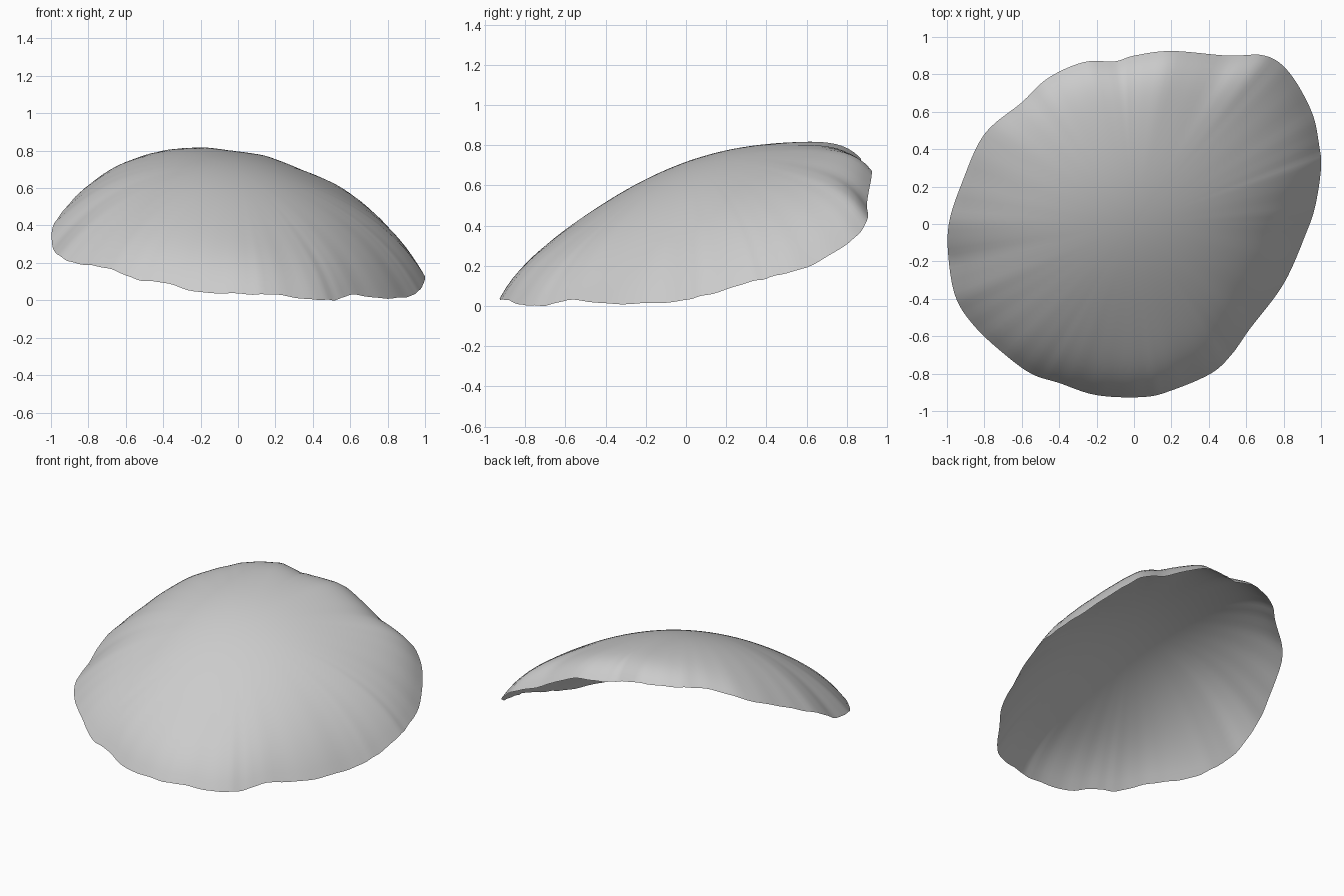
import bpy
import bmesh
import math
from mathutils import Vector

cube = bpy.data.objects.get("Cube")
if cube:
    bpy.data.objects.remove(cube, do_unlink=True)

# Rim control points, counter-clockwise from the left edge
RIM = [
    (1, .3, .12), (.99, .42, .15), (.95, .6, .2), (.83, .81, .32),
    (.7, .9, .43), (.5, .9, .52), (.2, .925, .67), (0, .9, .69),
    (-.1, .87, .71), (-.27, .865, .74), (-.46, .78, .73), (-.6, .65, .71),
    (-.8, .48, .62), (-.92, .22, .5), (-.99, 0, .4), (-.99, -.2, .29),
    (-.95, -.4, .24), (-.85, -.55, .2), (-.7, -.69, .18), (-.55, -.8, .12),
    (-.4, -.85, .1), (-.2, -.915, .05), (.05, -.925, .04), (.2, -.89, .035),
    (.41, -.8, .01), (.52, -.7, .01), (.62, -.56, .035), (.8, -.32, .015),
    (.92, -.05, .03), (.97, .1, .06),
]
STEPS = 6    # rim subdivisions between control points
RINGS = 28   # rings from the crown to the rim


def spline_point(points, index, f):
    """Closed Catmull-Rom curve through the control points."""
    n = len(points)
    a, b, c, d = (Vector(points[(index + k) % n]) for k in (-1, 0, 1, 2))
    return .5 * (2 * b + (c - a) * f + (2 * a - 5 * b + 4 * c - d) * f ** 2
                 + (3 * b - a - 3 * c + d) * f ** 3)


def dome_height(x, y):
    """Tilted paraboloid that gives the general arch of the shell."""
    return .7 - .19 * x + .368 * y - .406 * (x * x + y * y) + .044 * x * y


def shell_point(rim, t):
    """Point on the line from the crown to a rim point, t from 0 to 1."""
    x, y = rim.x * t, rim.y * t
    bulge = (.03 + .12 * y * y + .03 * x) * t ** 2 * (1 - t ** 6)
    rim_fit = (rim.z - dome_height(rim.x, rim.y)) * t ** 4
    return Vector((x, y, dome_height(x, y) + bulge + rim_fit))


# Slightly uneven rim
rim_points = []
for i in range(len(RIM)):
    for s in range(STEPS):
        p = spline_point(RIM, i, s / STEPS)
        k = i * STEPS + s
        p.z += .004 * math.sin(k * 1.1) * math.sin(k * .37)
        rim_points.append(p)

# Shell sheet: rings of quads closed by a fan at the crown
bm = bmesh.new()
crown = bm.verts.new((0, 0, dome_height(0, 0)))
rings = [[bm.verts.new(shell_point(p, r / RINGS)) for p in rim_points]
         for r in range(1, RINGS + 1)]
count = len(rim_points)
for j in range(count):
    nxt = (j + 1) % count
    bm.faces.new((crown, rings[0][j], rings[0][nxt]))
    for inner, outer in zip(rings, rings[1:]):
        bm.faces.new((inner[j], outer[j], outer[nxt], inner[nxt]))

# Rest the lowest rim point on the ground
lowest = min(v.co.z for v in bm.verts)
bmesh.ops.translate(bm, verts=bm.verts, vec=(0, 0, -lowest))

mesh = bpy.data.meshes.new("curved_shell")
bm.to_mesh(mesh)
bm.free()
shell = bpy.data.objects.new("curved_shell", mesh)
bpy.context.collection.objects.link(shell)

# Plain grey finish
grey = bpy.data.materials.new("plain grey")
grey.use_nodes = True
colour = (.6, .6, .6, 1)
grey.diffuse_color = colour
grey.node_tree.nodes["Principled BSDF"].inputs["Base Color"].default_value = colour
mesh.materials.append(grey)

bpy.ops.object.select_all(action='DESELECT')
shell.select_set(True)
bpy.context.view_layer.objects.active = shell
bpy.ops.object.shade_smooth_by_angle(angle=math.radians(60))
